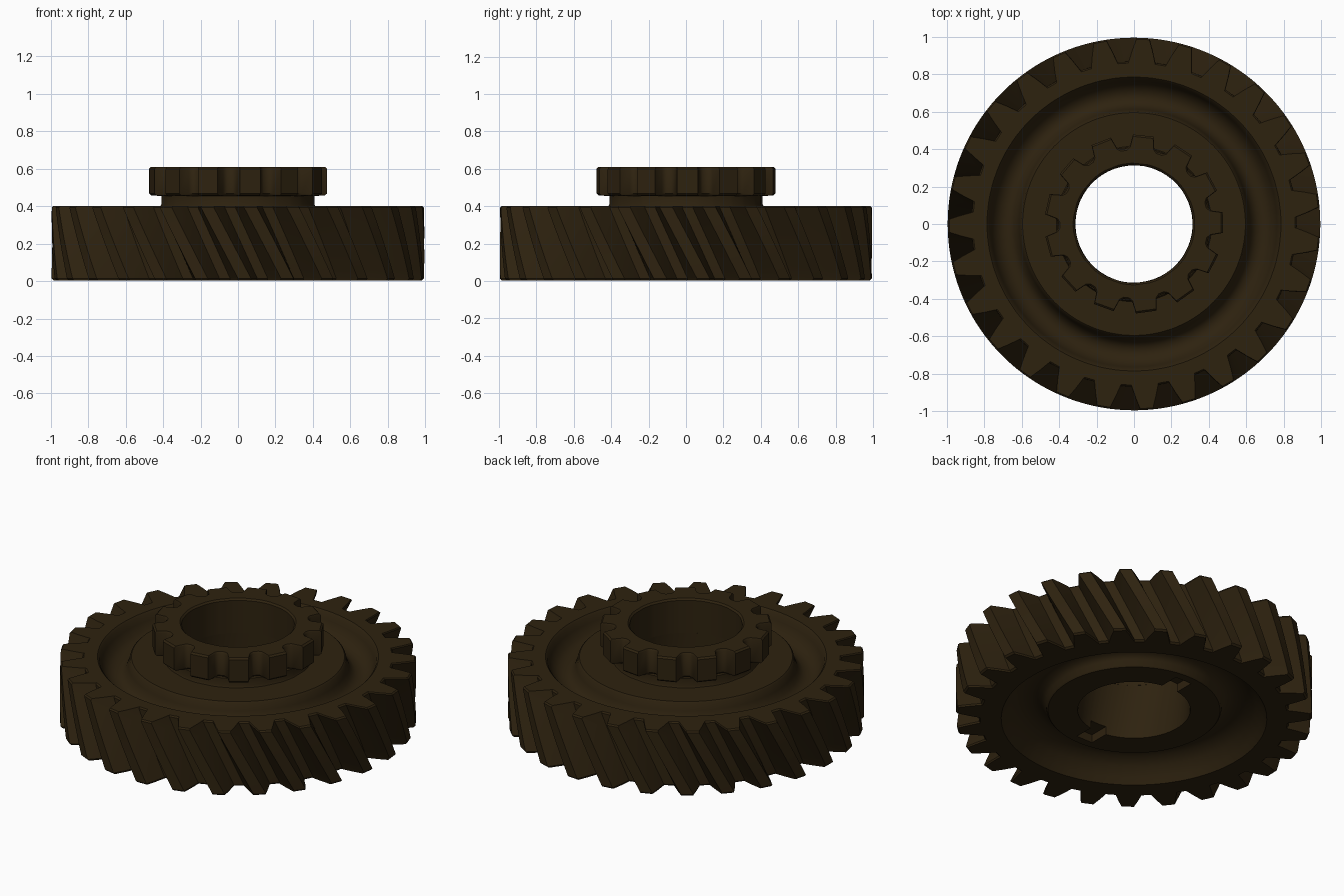
import bpy, bmesh, math

if "Cube" in bpy.data.objects:
    bpy.data.objects.remove(bpy.data.objects["Cube"])

bronze = bpy.data.materials.new("dark_bronze")
bronze.diffuse_color = (0.027, 0.016, 0.0048, 1)
bronze.use_nodes = True
bronze.node_tree.nodes["Principled BSDF"].inputs["Base Color"].default_value = bronze.diffuse_color


def ring_stack(name, teeth, shape, phase, rings):
    """Closed ring-shaped body. rings = (radius, z, twist, toothed);
    for toothed rings the radius is an offset on the tooth shape."""
    bm = bmesh.new()
    pitch = 2 * math.pi / teeth
    loops = []
    for radius, z, twist, toothed in rings:
        loop = []
        for i in range(teeth):
            for frac, r in shape:
                a = phase + (i + frac) * pitch + twist
                rr = r + radius if toothed else radius
                loop.append(bm.verts.new((rr * math.cos(a), rr * math.sin(a), z)))
        loops.append(loop)
    n = len(loops[0])
    for k, lo in enumerate(loops):
        hi = loops[(k + 1) % len(loops)]
        for i in range(n):
            j = (i + 1) % n
            bm.faces.new((lo[i], lo[j], hi[j], hi[i]))
    bmesh.ops.recalc_face_normals(bm, faces=bm.faces)
    me = bpy.data.meshes.new(name)
    bm.to_mesh(me)
    bm.free()
    me.materials.append(bronze)
    ob = bpy.data.objects.new(name, me)
    bpy.context.collection.objects.link(ob)
    return ob


def activate(ob):
    bpy.ops.object.select_all(action='DESELECT')
    ob.select_set(True)
    bpy.context.view_layer.objects.active = ob


# Helical gear wheel: slanted teeth, dished faces on both sides, bore
TW = 0.20
big_tooth = [(-.36, .868), (-.25, .935), (-.15, .995), (.15, .995), (.25, .935), (.36, .868)]
rings = [(-.010, 0.004, TW, True)]
for k in range(9):
    t = k / 8
    rings.append((0, .014 + t * .378, TW * (1 - t), True))
rings.append((-.008, .40, 0, True))
top = [(.785, .40), (.775, .39), (.763, .355), (.74, .31), (.70, .285), (.66, .285),
       (.63, .31), (.613, .35), (.603, .392), (.595, .40), (.315, .40)]
bottom = [(.315, .06), (.48, .06), (.488, .068), (.495, .10), (.52, .125), (.57, .135),
          (.63, .125), (.685, .09), (.72, .04), (.742, 0.004)]
rings += [(r, z, 0, False) for r, z in top]
rings += [(r, z, TW, False) for r, z in bottom]
wheel = ring_stack("helical_gear_wheel", 27, big_tooth, math.radians(-86.1), rings)

# Two opposite key slots in the underside of the hub
for side in (1, -1):
    bpy.ops.mesh.primitive_cube_add(size=1, location=(0, side * .345, .06))
    cutter = bpy.context.object
    cutter.name = "slot_cutter"
    cutter.scale = (.11, .17, .10)
    cutter.hide_render = True
    mod = wheel.modifiers.new("slot", 'BOOLEAN')
    mod.operation = 'DIFFERENCE'
    mod.solver = 'EXACT'
    mod.object = cutter
    activate(wheel)
    bpy.ops.object.modifier_apply(modifier=mod.name)
    bpy.data.objects.remove(cutter)

# Small straight-toothed collar on a round neck
small_tooth = [(-.42, .405), (-.32, .42), (-.24, .478), (.24, .478), (.32, .42), (.42, .405)]
collar = ring_stack("splined_collar", 13, small_tooth, math.radians(84), [
    (.315, .40, 0, False), (.415, .40, 0, False), (.41, .41, 0, False),
    (.41, .455, 0, False), (-.012, .457, 0, True), (0, .468, 0, True),
    (0, .60, 0, True), (-.010, .61, 0, True), (.325, .61, 0, False),
    (.315, .60, 0, False)])

for ob in (wheel, collar):
    activate(ob)
    bpy.ops.object.shade_smooth_by_angle(angle=math.radians(40))
